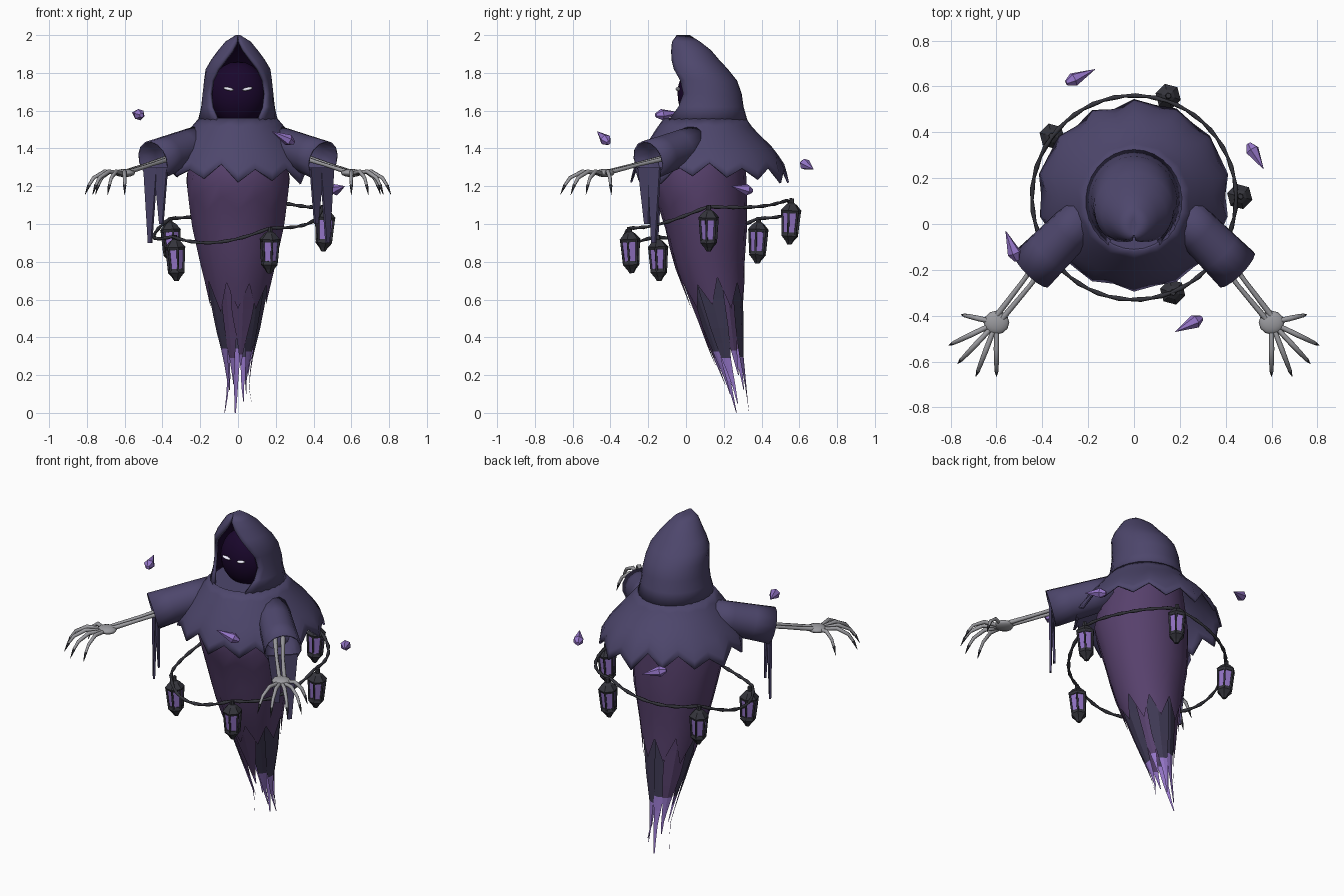
import bpy, math, random
from mathutils import Vector

if "Cube" in bpy.data.objects:
    bpy.data.objects.remove(bpy.data.objects["Cube"])
random.seed(4)

def mat(name, r, g, b):
    m = bpy.data.materials.new(name)
    m.diffuse_color = (r, g, b, 1)
    m.use_nodes = True
    m.node_tree.nodes["Principled BSDF"].inputs["Base Color"].default_value = m.diffuse_color
    return m

CLOAK = mat("cloak", .075, .062, .15)
ROBE = mat("robe", .095, .052, .15)
INNER = mat("inner_cloth", .05, .042, .09)
TIP = mat("glow_cloth", .30, .18, .58)
VOID = mat("void", .010, .002, .025)
IRON = mat("iron", .035, .035, .045)
BONE = mat("bone", .33, .33, .35)
EYE = mat("eye", .9, .88, 1)

def mesh(name, verts, faces, mats, smooth=True, thick=0, inner=0):
    me = bpy.data.meshes.new(name)
    me.from_pydata([tuple(v) for v in verts], [], faces)
    ob = bpy.data.objects.new(name, me)
    bpy.context.collection.objects.link(ob)
    for m in mats:
        me.materials.append(m)
    if smooth:
        bpy.ops.object.select_all(action='DESELECT')
        bpy.context.view_layer.objects.active = ob
        ob.select_set(True)
        bpy.ops.object.shade_smooth_by_angle(angle=math.radians(40))
    if thick:
        s = ob.modifiers.new("thickness", 'SOLIDIFY')
        s.thickness, s.offset, s.material_offset = thick, -1, inner
    return ob

def loft(name, rings, mats, closed=True, caps=False, **kw):
    n = len(rings[0])
    faces = [(i*n + j, i*n + (j+1) % n, (i+1)*n + (j+1) % n, (i+1)*n + j)
             for i in range(len(rings)-1) for j in range(n if closed else n-1)]
    faces = [f[::-1] for f in faces]
    if caps:
        faces += [tuple(range(n)), tuple(range(len(rings)*n - 1, (len(rings)-1)*n - 1, -1))]
    return mesh(name, [v for r in rings for v in r], faces, mats, **kw)

def spindle(name, base, axis, profile, sides, m, **kw):
    # rings of (distance along axis, radius)
    axis = Vector(axis).normalized()
    u = axis.orthogonal().normalized()
    w = axis.cross(u)
    rings = [[Vector(base) + axis*d + (u*math.cos(k*math.tau/sides) + w*math.sin(k*math.tau/sides))*r
              for k in range(sides)] for d, r in profile]
    return loft(name, rings, [m], **kw)

def tube(name, pts, radii, m, cyclic=False):
    c = bpy.data.curves.new(name, 'CURVE')
    c.dimensions, c.bevel_depth, c.bevel_resolution, c.use_fill_caps = '3D', 1, 1, True
    sp = c.splines.new('POLY')
    sp.points.add(len(pts)-1)
    for p, co, r in zip(sp.points, pts, radii):
        p.co, p.radius = (*co, 1), r
    sp.use_cyclic_u = cyclic
    c.materials.append(m)
    ob = bpy.data.objects.new(name, c)
    bpy.context.collection.objects.link(ob)

def section(table, z):
    # interpolate (centre y, x radius, y radius) at height z
    if z >= table[0][0]:
        return table[0][1:]
    for a, b in zip(table, table[1:]):
        if z >= b[0]:
            t = (a[0]-z)/(a[0]-b[0])
            return [p + (q-p)*t for p, q in zip(a[1:], b[1:])]
    return table[-1][1:]

def ring_point(table, z, a, s=1):
    cy, rx, ry = section(table, z)
    return (math.sin(a)*rx*s, cy - math.cos(a)*ry*s, z)

def ragged(name, table, top, tips, low, high, rows, m, **kw):
    n = tips*2
    hem = [(low if j % 2 == 0 else high) + random.uniform(-.025, .025) for j in range(n)]
    rings = [[ring_point(table, top + (hem[j]-top)*i/rows, j*math.tau/n) for j in range(n)]
             for i in range(rows+1)]
    return loft(name, rings, [m], **kw)

# Cape over the shoulders
CAPE = [(1.57, .10, .20, .21), (1.55, .10, .215, .225), (1.5, .10, .26, .26),
        (1.4, .12, .34, .345), (1.31, .125, .41, .40), (1.2, .125, .43, .425)]
ragged("cape", CAPE, 1.56, 14, 1.235, 1.31, 7, CLOAK, thick=.01)
mesh("collar_fill", [ring_point(CAPE, 1.555, k*math.tau/24) for k in range(24)],
     [tuple(range(24))], [CLOAK], smooth=False)

# Robe and its torn lower layers
BODY = [(1.5, .10, .22, .2), (1.25, .06, .28, .26), (1.0, .105, .25, .22), (.8, .12, .205, .19),
        (.62, .155, .16, .155), (.45, .19, .125, .12), (.3, .22, .085, .09),
        (.15, .26, .06, .065), (0, .29, .085, .05)]
ragged("robe", BODY, 1.5, 9, .55, .7, 9, ROBE)
for k, tip in enumerate([.25, .1, .05, .2, .06, 0, .12, .28, 0, .15]):
    a, rows, verts = (k + .3)*math.tau/10, 10, []
    for i in range(rows+1):
        t = i/rows
        hw = .40*min(1, (1-t)*2.2) + .04
        verts += [ring_point(BODY, .85 + (tip-.85)*t, a + d*hw, .95 - .06*(k % 2)) for d in (-1, 0, 1)]
    ob = loft("torn_strip", [verts[i:i+3] for i in range(0, len(verts), 3)], [INNER if k % 3 else ROBE, TIP],
              closed=False, smooth=False)
    for p in ob.data.polygons:
        p.material_index = int(p.center.z < .31)

# Hood: z, centre y, x radius, y radius, half width of the opening
HOOD = [(2.0, -.015, .012, .035, .002), (1.965, .0, .068, .075, .008), (1.92, .025, .105, .108, .03),
        (1.87, .04, .142, .135, .07), (1.82, .06, .172, .162, .11), (1.76, .085, .18, .185, .14),
        (1.69, .10, .188, .195, .152), (1.62, .10, .195, .205, .142), (1.55, .10, .212, .225, .11)]
rings = []
for z, cy, rx, ry, w in HOOD:
    a0 = math.asin(w/rx)
    rings.append([(rx*math.sin(a), cy - ry*math.cos(a), z)
                  for a in [a0 + (math.tau - 2*a0)*j/24 for j in range(25)]])
loft("hood", rings, [CLOAK, VOID], closed=False, thick=.018, inner=1)
mesh("hood_peak", rings[0], [tuple(range(25))], [CLOAK], smooth=False)

def ball(name, loc, scale, m, rot=0, seg=16):
    bpy.ops.mesh.primitive_uv_sphere_add(segments=seg, ring_count=seg//2, location=loc, rotation=(0, rot, 0))
    ob = bpy.context.object
    ob.name, ob.scale = name, scale
    ob.data.materials.append(m)
    bpy.ops.object.shade_smooth()

ball("face_void", (0, .085, 1.69), (.155, .13, .17), VOID, seg=24)

for s in (-1, 1):
    def P(x, y, z):
        return Vector((s*x, y, z))
    ball("eye", P(.05, -.043, 1.715), (.028, .012, .009), EYE, rot=-s*.2, seg=12)
    # Sleeve with wide cuff and hanging rags
    axis = P(.25, -.25, -.095)
    spindle("sleeve", P(.20, .05, 1.43), axis, [(0, .085), (.12, .09), (.25, .095), (.365, .1)], 14,
            CLOAK, thick=.008)
    for lat0, lat1, tip in ((-.085, .01, 1.0), (-.01, .085, .9)):
        q = [P(.44 + l*.73, -.19 + l*.68, z) for l, z in ((lat0, 1.30), (lat1, 1.30))]
        mid = (lat0 + lat1)/2
        tipv = P(.44 + mid*.8, -.185 + mid*.5, tip)
        q += [tipv + P(.008, .01, 0), tipv - P(.008, .01, 0)]
        mesh("sleeve_rag", q, [(0, 1, 2, 3)], [CLOAK], smooth=False, thick=.012)
    # Forearm bones, palm, clawed fingers
    for d in (-.016, .016):
        tube("forearm_bone", [P(.36 + d, -.11 + d, 1.35), P(.47 + d*.8, -.26 + d*.8, 1.315),
                              P(.59 + d*.6, -.41 + d*.6, 1.275)], [.014, .01, .013], BONE)
    ball("palm", P(.6, -.43, 1.27), (.056, .052, .022), BONE, seg=12)
    for x, y in ((.755, -.395), (.81, -.53), (.77, -.61), (.69, -.665), (.60, -.665)):
        pts = [P(.6 + (x-.6)*t, -.43 + (y+.43)*t, z) for t, z in
               ((.15, 1.268), (.5, 1.278), (.78, 1.245), (.9, 1.205), (1, 1.155))]
        tube("finger", pts[:4], [.011, .012, .01, .008], BONE)
        tube("claw", pts[3:], [.009, .001], IRON)

# Sagging chain ring
LANTERNS = [(.17, -.30), (.465, .12), (.15, .56), (-.36, .385), (-.335, -.15)]
def height(x, y):
    return 1.01 + .136*x + .18*y
pts = []
for (x0, y0), (x1, y1) in zip(LANTERNS, LANTERNS[1:] + LANTERNS[:1]):
    a0, a1 = math.atan2(y0-.12, x0), math.atan2(y1-.12, x1)
    a1 += math.tau if a1 < a0 else 0
    for k in range(12):
        a = a0 + (a1-a0)*k/12
        x, y = .445*math.cos(a), .115 + .445*math.sin(a)
        pts.append((x, y, height(x, y) - .035*math.sin(math.pi*k/12)))
tube("chain", pts, [.011 if k % 2 else .007 for k in range(len(pts))], IRON, cyclic=True)

# Hexagonal lanterns
for x, y in LANTERNS:
    top = Vector((x, y, height(x, y) + .005))
    down = Vector((-x*.12, -(y-.12)*.12, -1)).normalized()
    spindle("lantern_roof", top, down, [(0, .012), (.025, .014), (.035, .03), (.065, .057), (.08, .05)],
            6, IRON, caps=True, smooth=False)
    spindle("lantern_glass", top, down, [(.075, .045), (.19, .036)], 6, TIP, caps=True, smooth=False)
    spindle("lantern_base", top, down, [(.18, .042), (.2, .046), (.225, .024), (.245, .012)],
            6, IRON, caps=True, smooth=False)
    u = down.orthogonal().normalized()
    w = down.cross(u)
    for k in range(6):
        r = u*math.cos(k*math.tau/6) + w*math.sin(k*math.tau/6)
        tube("lantern_bar", [top + down*.07 + r*.049, top + down*.19 + r*.04], [.006, .006], IRON)

# Floating crystal shards: blunt end, sharp end
for a, b in (((.295, -.41, 1.43), (.18, -.47, 1.49)), ((-.51, -.16, 1.575), (-.56, -.03, 1.59)),
             ((.50, .35, 1.175), (.565, .24, 1.20)), ((-.295, .615, 1.325), (-.17, .675, 1.29))):
    L = (Vector(b) - Vector(a)).length
    spindle("crystal_shard", a, Vector(b) - Vector(a), [(0, .012), (L*.25, .031), (L, .001)],
            6, TIP, caps=True, smooth=False)
